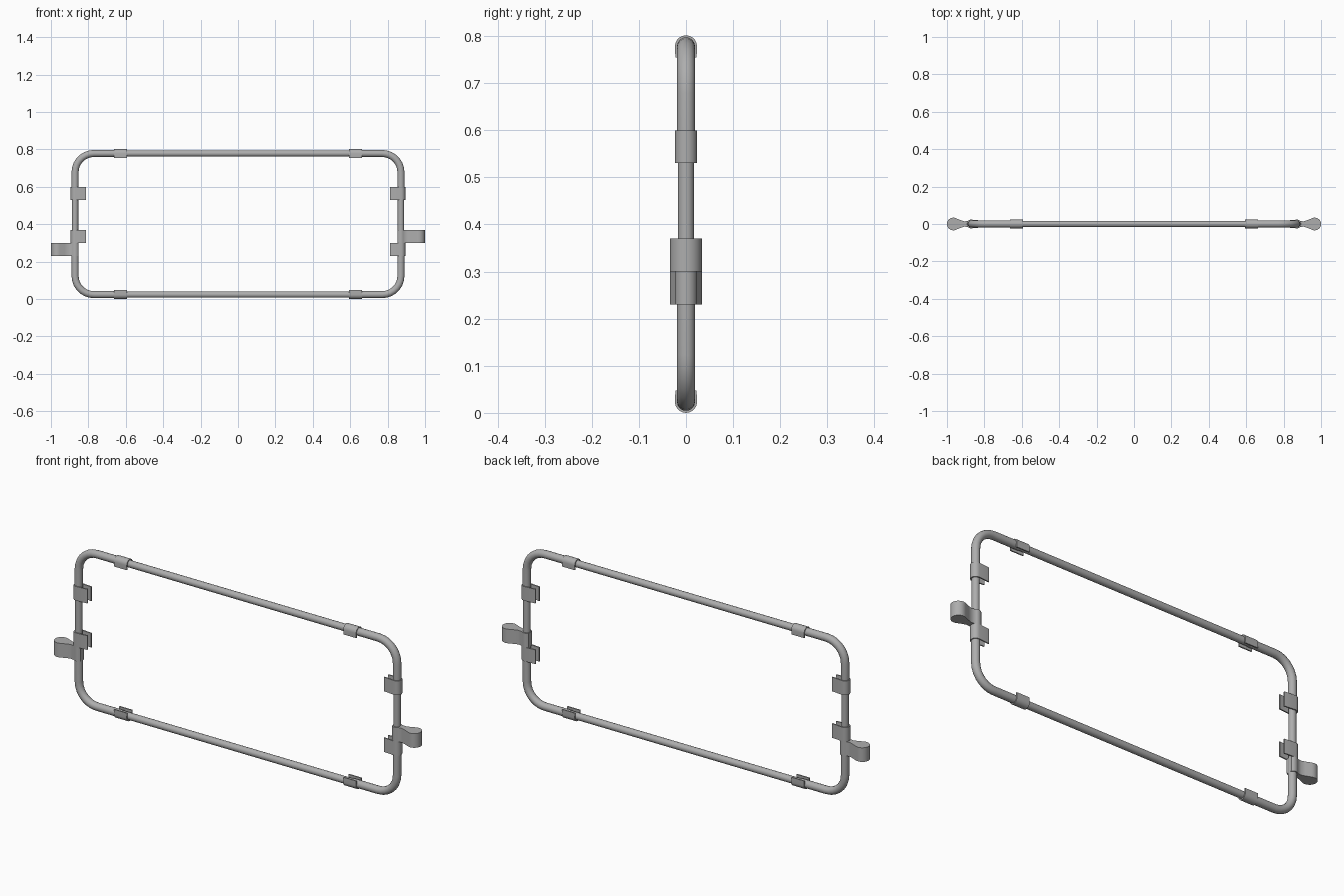
import bpy, bmesh
from math import sin, cos, pi, radians
from mathutils import Vector

if "Cube" in bpy.data.objects:
    bpy.data.objects.remove(bpy.data.objects["Cube"], do_unlink=True)

grey = bpy.data.materials.new("grey_metal")
grey.use_nodes = True
grey.diffuse_color = (0.42, 0.42, 0.42, 1)
grey.node_tree.nodes["Principled BSDF"].inputs["Base Color"].default_value = (0.42, 0.42, 0.42, 1)

SIDE = 0.871              # distance of the upright tubes from the middle
LOW, HIGH = 0.0235, 0.778  # heights of the lower and upper tubes
BEND = 0.1
RING = 0.0235
CLIP = 0.07               # length of each clip along its tube


def finish(obj):
    obj.data.materials.clear()
    obj.data.materials.append(grey)
    bpy.ops.object.select_all(action="DESELECT")
    obj.select_set(True)
    bpy.context.view_layer.objects.active = obj
    bpy.ops.object.shade_smooth_by_angle(angle=radians(35))


def tube(name, path, radius):
    curve = bpy.data.curves.new(name, "CURVE")
    curve.dimensions = "3D"
    curve.bevel_depth = radius
    curve.bevel_resolution = 5
    curve.use_fill_caps = True
    spline = curve.splines.new("POLY")
    spline.points.add(len(path) - 1)
    for point, co in zip(spline.points, path):
        point.co = (*co, 1)
    obj = bpy.data.objects.new(name, curve)
    bpy.context.collection.objects.link(obj)
    bpy.ops.object.select_all(action="DESELECT")
    obj.select_set(True)
    bpy.context.view_layer.objects.active = obj
    bpy.ops.object.convert(target="MESH")
    finish(bpy.context.view_layer.objects.active)


def extrude(name, profile, origin, out, along):
    """Extrude a profile of (outward, y) points, centred on origin."""
    bm = bmesh.new()
    o, a, y = Vector(out), Vector(along), Vector((0, 1, 0))
    base = Vector(origin) - a * CLIP / 2
    face = bm.faces.new([bm.verts.new(base + o * u + y * v) for u, v in profile])
    new = bmesh.ops.extrude_face_region(bm, geom=[face])["geom"]
    bmesh.ops.translate(bm, vec=a * CLIP, verts=[g for g in new if isinstance(g, bmesh.types.BMVert)])
    bmesh.ops.recalc_face_normals(bm, faces=bm.faces)
    mesh = bpy.data.meshes.new(name)
    bm.to_mesh(mesh)
    bm.free()
    obj = bpy.data.objects.new(name, mesh)
    bpy.context.collection.objects.link(obj)
    finish(obj)


def arc(cx, r, start, end, n):
    angles = [radians(start + (end - start) * i / n) for i in range(n + 1)]
    return [(cx + r * cos(t), r * sin(t)) for t in angles]


def clip_profile(reach, half):
    """Open clip: round outside, two legs reaching inward."""
    wall = 0.006
    outer = [(-reach, -half)] + arc(0, RING, -90, 90, 10) + [(-reach, half)]
    inner = [(-reach, half - wall)] + arc(0, RING - wall, 90, -90, 10) + [(-reach, wall - half)]
    return outer + inner


# Lever: round grip, narrow neck, collar around the tube
lever_profile = (arc(0.095, 0.034, -115, 115, 14) + [(0.055, 0.02), (0.036, 0.014)]
                 + arc(0, RING, 45, 140, 6) + arc(0, RING, 220, 315, 6)
                 + [(0.036, -0.014), (0.055, -0.02)])
short_clip = clip_profile(0.0235, 0.0225)
long_clip = clip_profile(0.059, 0.018)

# Bent corner tubes
for sx, side in ((1, "left"), (-1, "right")):
    for sz, level, z, stop in ((1, "upper", HIGH, 0.565), (-1, "lower", LOW, 0.30)):
        path = [(sx * 0.63, 0, z)]
        for i in range(8):
            t = pi / 2 * i / 7
            path.append((sx * (SIDE - BEND + BEND * sin(t)), 0, z - sz * BEND * (1 - cos(t))))
        path.append((sx * SIDE, 0, stop))
        tube(f"{side}_{level}_corner_tube", path, 0.0192)

# Thinner straight tubes and the clips that join them
for level, z, sz in (("upper", HIGH, 1), ("lower", LOW, -1)):
    tube(f"{level}_bar", [(-0.64, 0, z), (0.64, 0, z)], 0.0172)
    for sx, side in ((1, "left"), (-1, "right")):
        extrude(f"{side}_{level}_bar_clip", short_clip, (sx * 0.628, 0, z), (0, 0, sz), (1, 0, 0))

for sx, side in ((1, "left"), (-1, "right")):
    tube(f"{side}_upright", [(sx * SIDE, 0, 0.29), (sx * SIDE, 0, 0.58)], 0.0172)
    extrude(f"{side}_upper_side_clip", long_clip, (sx * SIDE, 0, 0.565), (sx, 0, 0), (0, 0, 1))
    # Clip and lever swap heights from one side to the other
    extrude(f"{side}_lower_side_clip", long_clip, (sx * SIDE, 0, 0.30 - sx * 0.035), (sx, 0, 0), (0, 0, 1))
    extrude(f"{side}_lever", lever_profile, (sx * SIDE, 0, 0.30 + sx * 0.035), (sx, 0, 0), (0, 0, 1))
